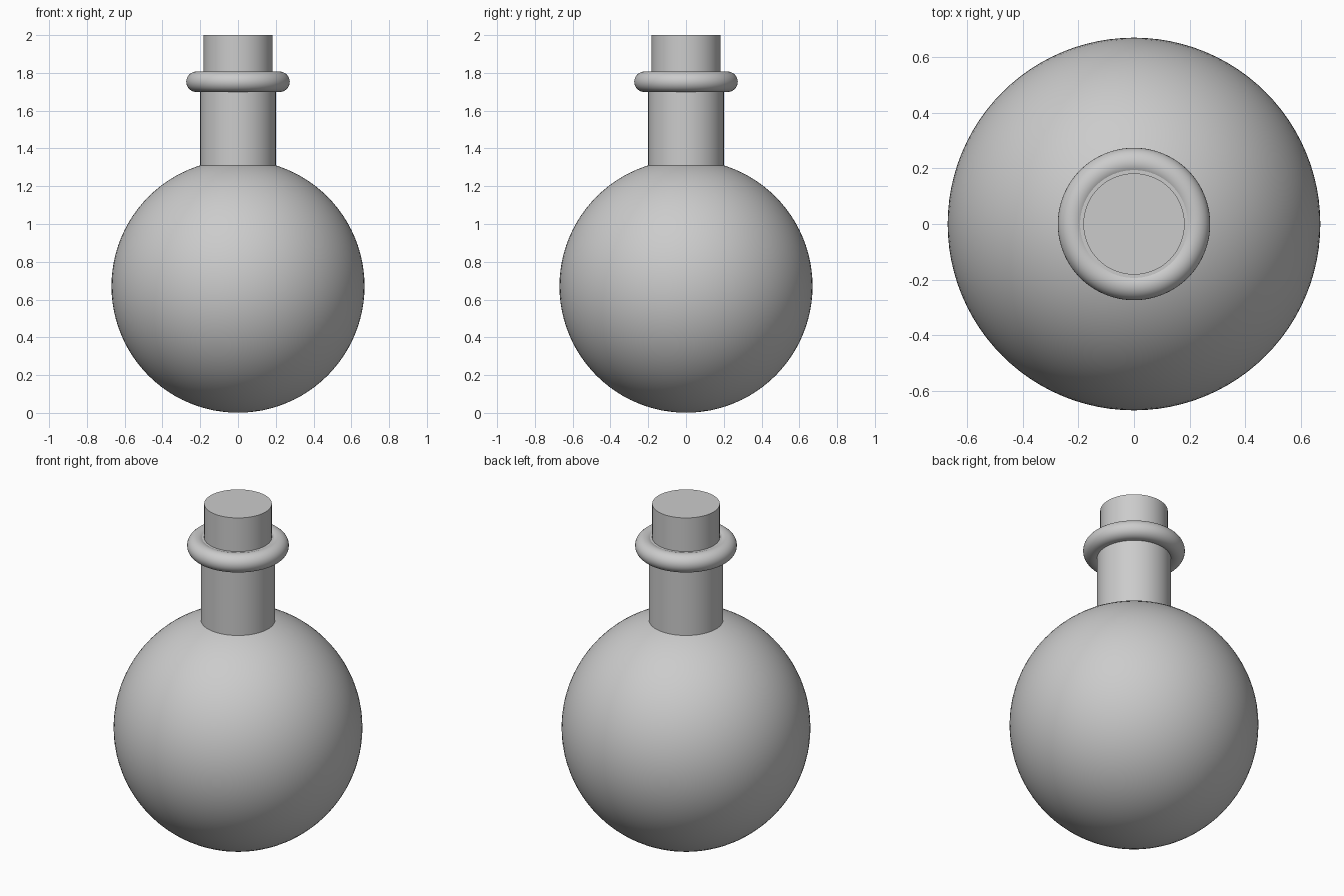
import bpy
from math import radians

if "Cube" in bpy.data.objects:
    bpy.data.objects.remove(bpy.data.objects["Cube"])


def finish(name):
    obj = bpy.context.object
    obj.name = name
    bpy.ops.object.shade_smooth_by_angle(angle=radians(35))
    return obj


def cylinder(name, radius, z0, z1):
    bpy.ops.mesh.primitive_cylinder_add(vertices=96, radius=radius, depth=z1 - z0,
                                        location=(0, 0, (z0 + z1) / 2))
    return finish(name)


# Round flask body
bpy.ops.mesh.primitive_uv_sphere_add(segments=96, ring_count=48, radius=0.67,
                                     location=(0, 0, 0.671))
finish("flask_body")

# Neck, rising out of the body
cylinder("neck", 0.2, 1.25, 1.80)

# Rounded lip around the top of the neck
bpy.ops.mesh.primitive_torus_add(major_segments=96, minor_segments=32,
                                 major_radius=0.22, minor_radius=0.054,
                                 location=(0, 0, 1.753))
finish("lip_ring")

# Cork stopper
cylinder("cork", 0.182, 1.70, 2.0)
